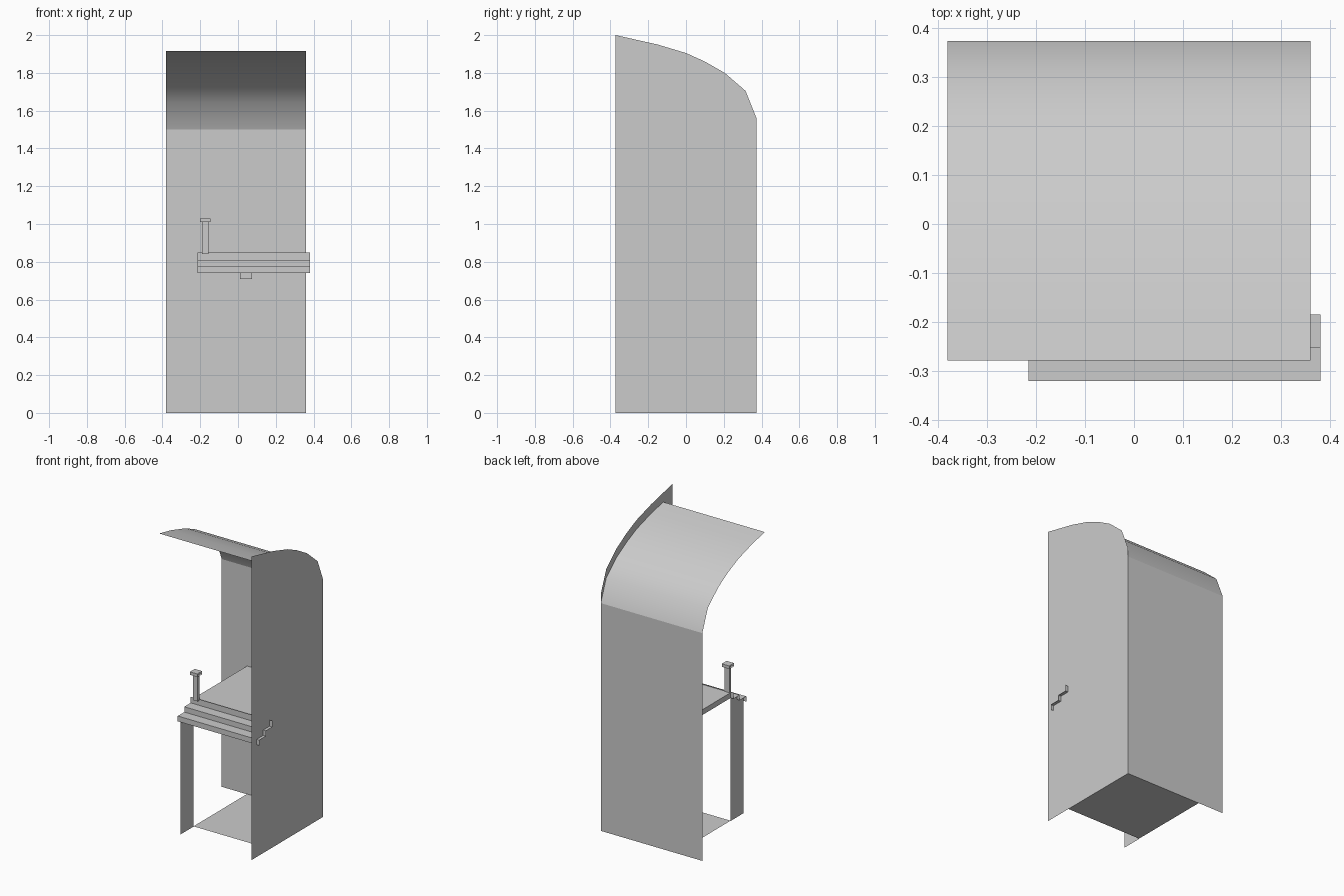
import bpy, math
from mathutils import Vector

if "Cube" in bpy.data.objects:
    bpy.data.objects.remove(bpy.data.objects["Cube"])

def mesh(name, verts, faces, smooth=False):
    me = bpy.data.meshes.new(name)
    me.from_pydata(verts, [], faces)
    me.update()
    ob = bpy.data.objects.new(name, me)
    bpy.context.collection.objects.link(ob)
    if smooth:
        for p in me.polygons:
            p.use_smooth = True
    return ob

def strip(name, profile, x0, x1, smooth=False):
    """Open sheet: a (y, z) profile swept along x."""
    n = len(profile)
    v = [(x, y, z) for x in (x0, x1) for y, z in profile]
    f = [(i, i + 1, n + i + 1, n + i) for i in range(n - 1)]
    return mesh(name, v, f, smooth)

def plate(name, outline, x):
    """Flat upright sheet in the yz plane."""
    return mesh(name, [(x, y, z) for y, z in outline], [tuple(range(len(outline)))])

def box(name, lo, hi):
    v = [(x, y, z) for x in (lo[0], hi[0]) for y in (lo[1], hi[1]) for z in (lo[2], hi[2])]
    f = [(0, 1, 3, 2), (4, 6, 7, 5), (0, 4, 5, 1), (2, 3, 7, 6), (0, 2, 6, 4), (1, 5, 7, 3)]
    return mesh(name, v, f)

LEFT, RIGHT, INNER = -0.38, 0.36, -0.195
BACK, FRONT, STEP = 0.373, -0.373, -0.185
TOP = 0.845

# curved upper edge shared by the side wall and the roof
curve = [(BACK, 1.56), (0.315, 1.705), (0.205, 1.80), (0.1, 1.86), (0.0, 1.905), (-0.15, 1.95)]

# tall side wall
plate("side_wall", [(FRONT, 0), (BACK, 0)] + curve + [(FRONT, 2.0)], RIGHT)

# back wall and curved canopy
strip("back_wall", [(BACK, 0), (BACK, 1.5)], LEFT, RIGHT)
strip("canopy", [(y, z - 0.06) for y, z in curve] + [(-0.278, 1.917)], LEFT, RIGHT, True)

# floor and desk sheets, with a small skirt along the desk's open side
strip("floor", [(STEP, 0.002), (BACK, 0.002)], INNER, RIGHT)
strip("desk_top", [(STEP, TOP), (BACK, TOP)], INNER, RIGHT)
plate("desk_skirt", [(STEP, 0.81), (BACK, 0.81), (BACK, TOP), (STEP, TOP)], INNER)

# stepped front trim of three risers and two treads
steps = [(-0.32, 0.74), (-0.32, 0.775), (-0.252, 0.775), (-0.252, 0.81), (STEP, 0.81), (STEP, 0.85)]
strip("stepped_trim", steps, INNER - 0.02, RIGHT + 0.02)

# narrow support leg whose top follows the steps
plate("support_leg", [(-0.32, 0), (STEP, 0), (STEP, 0.81), (-0.252, 0.81),
                      (-0.252, 0.775), (-0.32, 0.775)], INNER)

# slim post with a tilted cap
box("post", (-0.19, -0.198, 0.84), (-0.155, -0.18, 1.015))
strip("post_cap", [(-0.215, 1.01), (-0.215, 1.03), (-0.165, 1.03), (-0.165, 1.01), (-0.215, 1.01)], -0.2, -0.145)

# small box hanging under the desk
box("under_desk_box", (0.01, -0.2, 0.71), (0.075, -0.13, 0.81))
